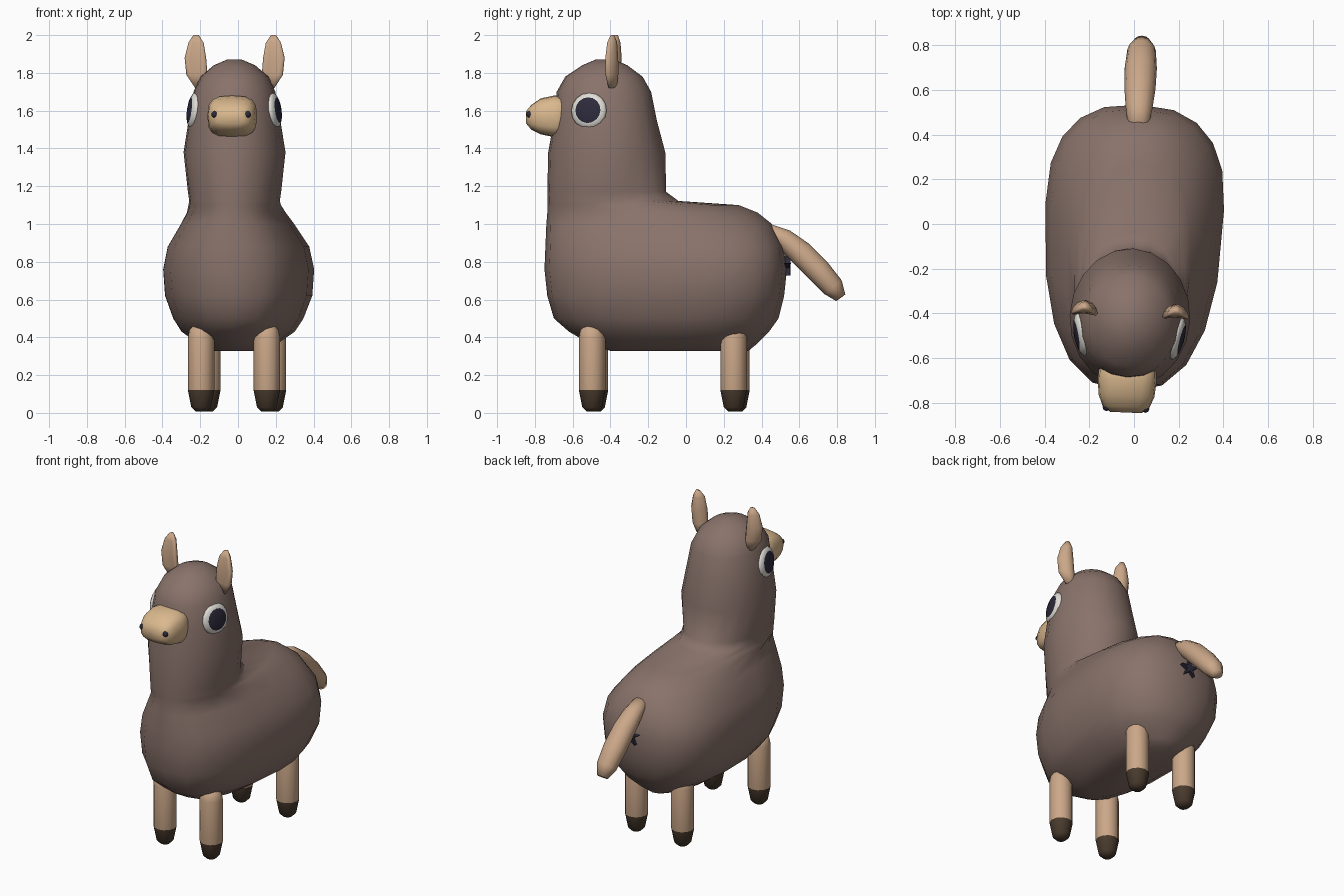
import bpy, bmesh, math
from mathutils import Matrix, Vector

if "Cube" in bpy.data.objects:
    bpy.data.objects.remove(bpy.data.objects["Cube"])

TURN = Matrix.Rotation(math.radians(-2.5), 4, 'Z')   # whole animal stands slightly turned


def material(name, rgb):
    m = bpy.data.materials.new(name)
    m.diffuse_color = (*rgb, 1)
    m.use_nodes = True
    m.node_tree.nodes["Principled BSDF"].inputs["Base Color"].default_value = m.diffuse_color
    return m


WOOL = material("brown wool", (0.25, 0.17, 0.146))
TAN = material("tan skin", (0.60, 0.39, 0.25))
MUZZLE = material("pale muzzle", (0.70, 0.48, 0.27))
HOOF = material("dark hoof", (0.065, 0.042, 0.026))
WHITE = material("eye white", (0.75, 0.73, 0.68))
DARK = material("dark navy", (0.026, 0.023, 0.045))


def finish(name, bm, mats, rule=None, smooth=True):
    bmesh.ops.recalc_face_normals(bm, faces=bm.faces)
    for f in bm.faces:
        f.smooth = smooth
        if rule:
            f.material_index = rule(f.calc_center_median())
    bm.transform(TURN)
    me = bpy.data.meshes.new(name)
    bm.to_mesh(me)
    bm.free()
    for m in mats:
        me.materials.append(m)
    ob = bpy.data.objects.new(name, me)
    bpy.context.collection.objects.link(ob)
    return ob


def loft(name, rings, mats, rule=None):
    """Skin a list of equal-length point rings, capped at both ends."""
    bm = bmesh.new()
    loops = [[bm.verts.new(p) for p in r] for r in rings]
    n = len(loops[0])
    for a, b in zip(loops, loops[1:]):
        for i in range(n):
            j = (i + 1) % n
            bm.faces.new((a[i], a[j], b[j], b[i]))
    bm.faces.new(loops[0])
    bm.faces.new(loops[-1])
    return finish(name, bm, mats, rule)


def oval(n, power=2.0):
    """Unit superellipse as (c, s) pairs."""
    out = []
    for i in range(n):
        a = 2 * math.pi * i / n
        c, s = math.cos(a), math.sin(a)
        out.append((math.copysign(abs(c) ** (2 / power), c),
                    math.copysign(abs(s) ** (2 / power), s)))
    return out


# Body, neck and head: one skin of level rings (z, front y, back y, widest y, half width, power)
BODY = [
    (0.328, -0.40, 0.33, 0.00, 0.13, 2.3), (0.36, -0.50, 0.37, 0.00, 0.20, 2.3),
    (0.43, -0.62, 0.44, 0.02, 0.30, 2.3), (0.50, -0.70, 0.49, 0.04, 0.345, 2.4),
    (0.62, -0.735, 0.52, 0.08, 0.39, 2.5), (0.76, -0.75, 0.535, 0.08, 0.40, 2.5),
    (0.88, -0.745, 0.515, 0.06, 0.375, 2.5), (1.00, -0.74, 0.455, -0.05, 0.30, 2.4),
    (1.06, -0.735, 0.38, -0.20, 0.262, 2.2), (1.10, -0.735, 0.28, -0.40, 0.245, 2.0),
    (1.122, -0.735, -0.04, -0.42, 0.24, 2.0), (1.17, -0.735, -0.105, -0.42, 0.247, 2.0),
    (1.38, -0.73, -0.11, -0.42, 0.27, 2.0), (1.55, -0.70, -0.155, -0.43, 0.243, 2.1),
    (1.70, -0.685, -0.185, -0.43, 0.217, 2.1), (1.78, -0.64, -0.23, -0.43, 0.18, 2.0),
    (1.84, -0.55, -0.31, -0.43, 0.11, 2.0), (1.87, -0.48, -0.38, -0.43, 0.04, 2.0),
]
loft("body", [[Vector((w * c, ym + s * ((yb - ym) if s > 0 else (ym - yf)), z))
               for c, s in oval(20, p)] for z, yf, yb, ym, w, p in BODY], [WOOL])

# Muzzle: squarish rings (y, half width, low z, high z)
SNOUT = [(-0.60, 0.125, 1.46, 1.68), (-0.70, 0.132, 1.46, 1.68), (-0.77, 0.125, 1.475, 1.665),
         (-0.82, 0.105, 1.50, 1.63), (-0.845, 0.07, 1.53, 1.60)]
loft("muzzle", [[Vector((w * c, y, (lo + hi) / 2 + s * (hi - lo) / 2)) for c, s in oval(16, 3)]
                for y, w, lo, hi in SNOUT], [MUZZLE])

# Ears: cupped rings (z, centre x, half width, half thickness)
EAR = [(1.72, 0.18, 0.03, 0.02), (1.79, 0.20, 0.056, 0.03), (1.88, 0.208, 0.057, 0.03),
       (1.96, 0.205, 0.04, 0.024), (2.0, 0.205, 0.014, 0.01)]
# Legs: round rings (z, radius)
LEG = [(0.008, 0.03), (0.03, 0.052), (0.12, 0.07), (0.40, 0.07), (0.44, 0.062), (0.47, 0.035)]

for side, word in ((-1, "left"), (1, "right")):
    loft(word + "_ear", [[Vector((side * (x + w * c), -0.38 + t * s - 0.5 * w * c * c, z))
                          for c, s in oval(12)] for z, x, w, t in EAR], [TAN])

    # Eye: flattened ball with the pupil chosen by latitude
    bm = bmesh.new()
    bmesh.ops.create_uvsphere(bm, u_segments=16, v_segments=8, radius=1)
    for f in bm.faces:
        f.material_index = 1 if f.calc_center_median().z > 0.7 else 0
    aim = Vector((side, -0.22, 0.13)).to_track_quat('Z', 'Y').to_matrix().to_4x4()
    bm.transform(Matrix.Translation((side * 0.215, -0.505, 1.60)) @ aim
                 @ Matrix.Diagonal((0.097, 0.097, 0.03, 1)))
    finish(word + "_eye", bm, [WHITE, DARK])

    # Nostril
    bm = bmesh.new()
    bmesh.ops.create_uvsphere(bm, u_segments=8, v_segments=6, radius=0.018)
    bm.transform(Matrix.Translation((side * 0.087, -0.825, 1.58)))
    finish(word + "_nostril", bm, [DARK])

    for y, place in ((-0.49, "front"), (0.26, "back")):
        loft(f"{place}_{word}_leg",
             [[Vector((side * 0.174 + r * c, y + r * s, z)) for c, s in oval(12)] for z, r in LEG],
             [TAN, HOOF], lambda p: 1 if p.z < 0.12 else 0)

# Tail: rings square to a drooping path (y, z, half width, half thickness)
TAIL = [(0.43, 0.975, 0.045, 0.03), (0.52, 0.92, 0.06, 0.055), (0.61, 0.845, 0.07, 0.066),
        (0.70, 0.755, 0.072, 0.066), (0.78, 0.665, 0.064, 0.058), (0.82, 0.61, 0.035, 0.03)]
rings = []
for i, (y, z, w, t) in enumerate(TAIL):
    a, b = TAIL[max(i - 1, 0)], TAIL[min(i + 1, len(TAIL) - 1)]
    d = Vector((0, b[0] - a[0], b[1] - a[1])).normalized()
    up = Vector((0, -d.z, d.y))
    rings.append([Vector((w * c, y, z)) + up * t * s for c, s in oval(12)])
loft("tail", rings, [TAN])

# Small star mark under the tail
bm = bmesh.new()
star = []
for i in range(10):
    r = 0.058 if i % 2 == 0 else 0.022
    a = math.pi / 2 + i * math.pi / 5
    star.append(bm.verts.new((r * math.cos(a), 0.553, 0.775 + r * math.sin(a))))
face = bm.faces.new(star)
ext = bmesh.ops.extrude_face_region(bm, geom=[face])
bmesh.ops.translate(bm, vec=(0, -0.035, 0),
                    verts=[v for v in ext["geom"] if isinstance(v, bmesh.types.BMVert)])
finish("star_mark", bm, [DARK], smooth=False)
